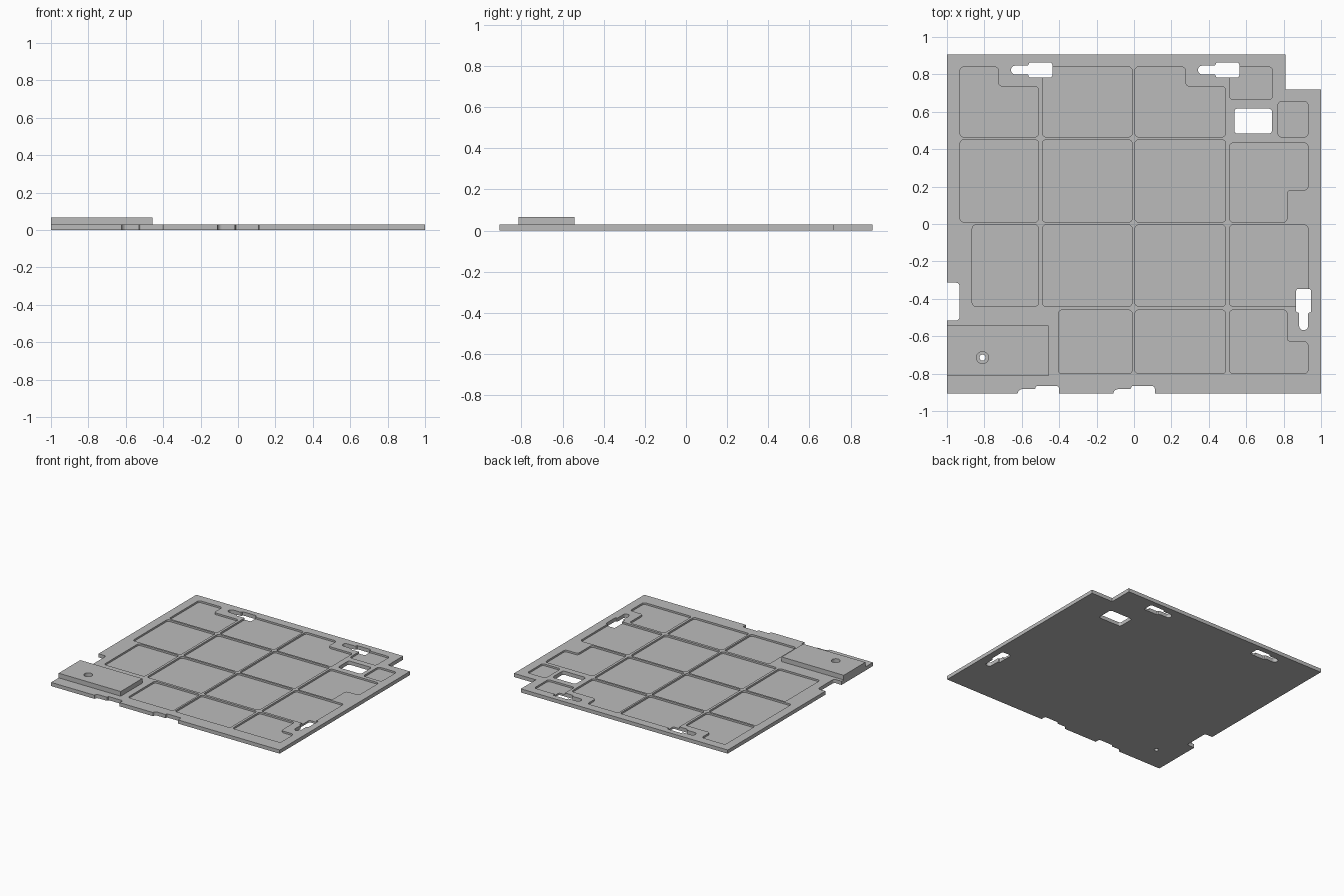
import bpy, bmesh, math
from mathutils import Vector, Matrix

cube = bpy.data.objects.get("Cube")
if cube:
    bpy.data.objects.remove(cube, do_unlink=True)

HALF_Y = 0.907
PLATE_TOP = 0.029
POCKET_FLOOR = 0.015
PAD_TOP = 0.066

grey = bpy.data.materials.new("plain_grey")
grey.use_nodes = True
grey.diffuse_color = (0.5, 0.5, 0.5, 1)
grey.node_tree.nodes["Principled BSDF"].inputs["Base Color"].default_value = (0.5, 0.5, 0.5, 1)


def rect(x0, y0, x1, y1):
    return [(x0, y0), (x1, y0), (x1, y1), (x0, y1)]


def rounded(points, radius, steps=5):
    """Fillet every corner of a right-angled outline; a third value overrides the radius."""
    out = []
    for i, p in enumerate(points):
        here = Vector(p[:2])
        to_prev = Vector(points[i - 1][:2]) - here
        to_next = Vector(points[(i + 1) % len(points)][:2]) - here
        r = min(p[2] if len(p) > 2 else radius, to_prev.length / 2, to_next.length / 2)
        u, v = to_prev.normalized(), to_next.normalized()
        centre = here + (u + v) * r
        for k in range(steps + 1):
            a = math.pi / 2 * k / steps
            out.append(centre - v * r * math.cos(a) - u * r * math.sin(a))
    return out


def circle(x, y, r, n=32):
    return [(x + r * math.cos(2 * math.pi * k / n), y + r * math.sin(2 * math.pi * k / n))
            for k in range(n)]


def prisms(name, outlines, z0, z1):
    """One object holding an upright prism for each outline."""
    bm = bmesh.new()
    for outline in outlines:
        face = bm.faces.new([bm.verts.new((p[0], p[1], z0)) for p in outline])
        new = bmesh.ops.extrude_face_region(bm, geom=[face])["geom"]
        bmesh.ops.translate(bm, vec=(0, 0, z1 - z0),
                            verts=[g for g in new if isinstance(g, bmesh.types.BMVert)])
    bmesh.ops.remove_doubles(bm, verts=bm.verts, dist=0.0001)
    bmesh.ops.recalc_face_normals(bm, faces=bm.faces)
    mesh = bpy.data.meshes.new(name)
    bm.to_mesh(mesh)
    bm.free()
    mesh.materials.append(grey)
    obj = bpy.data.objects.new(name, mesh)
    bpy.context.collection.objects.link(obj)
    return obj


def cut(target, cutter):
    cutter.hide_render = True
    mod = target.modifiers.new("cut", "BOOLEAN")
    mod.operation = "DIFFERENCE"
    mod.solver = "EXACT"
    mod.object = cutter
    bpy.context.view_layer.objects.active = target
    bpy.ops.object.modifier_apply(modifier=mod.name)
    bpy.data.objects.remove(cutter, do_unlink=True)


def placed(outline, x, y, angle=0):
    turn = Matrix.Rotation(math.radians(angle), 2)
    return [turn @ Vector(p) + Vector((x, y)) for p in outline]


# Base plate with a stepped back corner
plate = prisms("base_plate", [[(-1, -HALF_Y), (1, -HALF_Y), (1, 0.72), (0.81, 0.72),
                               (0.81, HALF_Y), (-1, HALF_Y)]], 0, PLATE_TOP)

# Shallow pockets: plain rectangles on the grid of ribs
columns = [(-0.49, -0.01), (0.005, 0.49)]
pockets = [rect(x0, y0, x1, y1) for x0, x1 in columns
           for y0, y1 in [(0.01, 0.45), (-0.44, -0.005)]]
pockets += [
    rect(-0.49, 0.465, -0.01, 0.84),
    rect(0.51, 0.665, 0.74, 0.84),
    rect(0.77, 0.465, 0.93, 0.655),
    rect(-0.93, 0.01, -0.51, 0.45),
    rect(-0.865, -0.44, -0.51, -0.005),
    rect(0.51, -0.44, 0.93, -0.005),
    rect(-0.405, -0.80, -0.01, -0.46),
    rect(0.005, -0.80, 0.49, -0.46),
]
# Pockets with one corner stepped in
for x0, xs, x1 in [(-0.93, -0.725, -0.51), (0.005, 0.275, 0.49)]:
    pockets.append([(x0, 0.465), (x1, 0.465), (x1, 0.735), (xs, 0.735), (xs, 0.84), (x0, 0.84)])
pockets.append([(0.51, 0.01), (0.818, 0.01), (0.818, 0.182), (0.93, 0.182),
                (0.93, 0.433), (0.51, 0.433)])
pockets.append([(0.51, -0.80), (0.93, -0.80), (0.93, -0.63), (0.818, -0.63),
                (0.818, -0.46), (0.51, -0.46)])
cut(plate, prisms("pocket_cutter", [rounded(p, 0.02) for p in pockets], POCKET_FLOOR, 0.1))

# Keyhole slots, cable windows and the screw hole, all right through
keyhole = rounded([(-0.158, -0.024, 0.024), (-0.063, -0.024), (-0.063, -0.04), (0.063, -0.04),
                   (0.063, 0.04), (-0.063, 0.04), (-0.063, 0.024), (-0.158, 0.024, 0.024)], 0.012)
window = rounded(rect(-0.101, -0.067, 0.101, 0.067), 0.018)
openings = [
    placed(keyhole, -0.5, 0.823),
    placed(keyhole, 0.5, 0.823),
    placed(keyhole, 0.907, -0.41, 90),
    placed(keyhole, -0.464, -HALF_Y),
    placed(keyhole, 0.048, -HALF_Y),
    placed(window, 0.637, 0.55),
    placed(window, -1, -0.415, 90),
    circle(-0.81, -0.714, 0.016),
]
cut(plate, prisms("opening_cutter", openings, -0.1, 0.1))

# Raised pad with a wider screw recess
pad = prisms("raised_pad", [rect(-1, -0.813, -0.457, -0.543)], PLATE_TOP, PAD_TOP)
cut(pad, prisms("recess_cutter", [circle(-0.81, -0.714, 0.032)], -0.1, 0.2))
